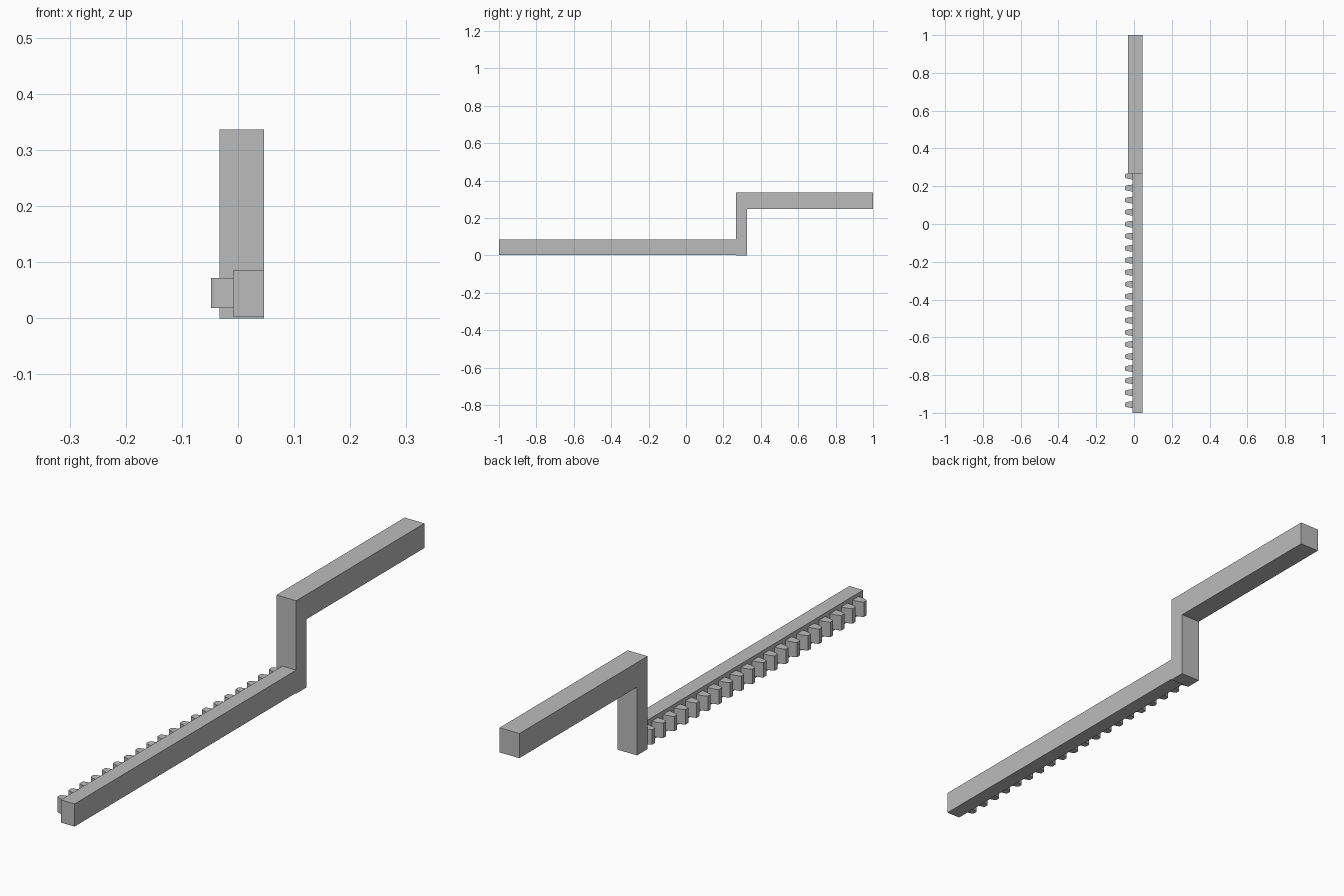
import bpy, bmesh
from mathutils import Vector

cube = bpy.data.objects.get("Cube")
if cube:
    bpy.data.objects.remove(cube)

grey = bpy.data.materials.new("plain grey")
grey.use_nodes = True
colour = (0.5, 0.5, 0.5, 1)
grey.diffuse_color = colour
grey.node_tree.nodes["Principled BSDF"].inputs["Base Color"].default_value = colour


def prism(name, outline, offset):
    """Extrude a flat outline of 3D points along an offset."""
    bm = bmesh.new()
    face = bm.faces.new([bm.verts.new(p) for p in outline])
    side = bmesh.ops.extrude_face_region(bm, geom=[face])["geom"]
    bmesh.ops.translate(bm, vec=Vector(offset),
                        verts=[v for v in side if isinstance(v, bmesh.types.BMVert)])
    bmesh.ops.recalc_face_normals(bm, faces=bm.faces)
    mesh = bpy.data.meshes.new(name)
    bm.to_mesh(mesh)
    bm.free()
    mesh.materials.append(grey)
    obj = bpy.data.objects.new(name, mesh)
    bpy.context.collection.objects.link(obj)
    return obj


# Cranked handle: upright post and raised arm in one L-shaped profile
POST_FRONT, POST_BACK, ARM_END = 0.267, 0.327, 1.0
ARM_LOW, ARM_TOP = 0.247, 0.336
RIGHT, LEFT = -0.033, 0.046
crank = [(POST_FRONT, 0), (POST_BACK, 0), (POST_BACK, ARM_LOW),
         (ARM_END, ARM_LOW), (ARM_END, ARM_TOP), (POST_FRONT, ARM_TOP)]
prism("cranked_handle", [(RIGHT, y, z) for y, z in crank], (LEFT - RIGHT, 0, 0))

# Long rack bar
BAR_SIDE = -0.009
bar = [(BAR_SIDE, 0.003), (LEFT, 0.003), (LEFT, 0.085), (BAR_SIDE, 0.085)]
prism("rack_bar", [(x, -1, z) for x, z in bar], (0, 1.27, 0))

# Row of tapered teeth with a chamfered tip
half = [(BAR_SIDE + 0.001, 0.018), (-0.026, 0.016), (-0.042, 0.012), (-0.048, 0.008)]
profile = half + [(x, -w) for x, w in reversed(half)]
for i in range(20):
    y = 0.254 - i * 0.0637
    prism(f"tooth_{i + 1}", [(x, y + w, 0.018) for x, w in profile], (0, 0, 0.054))
